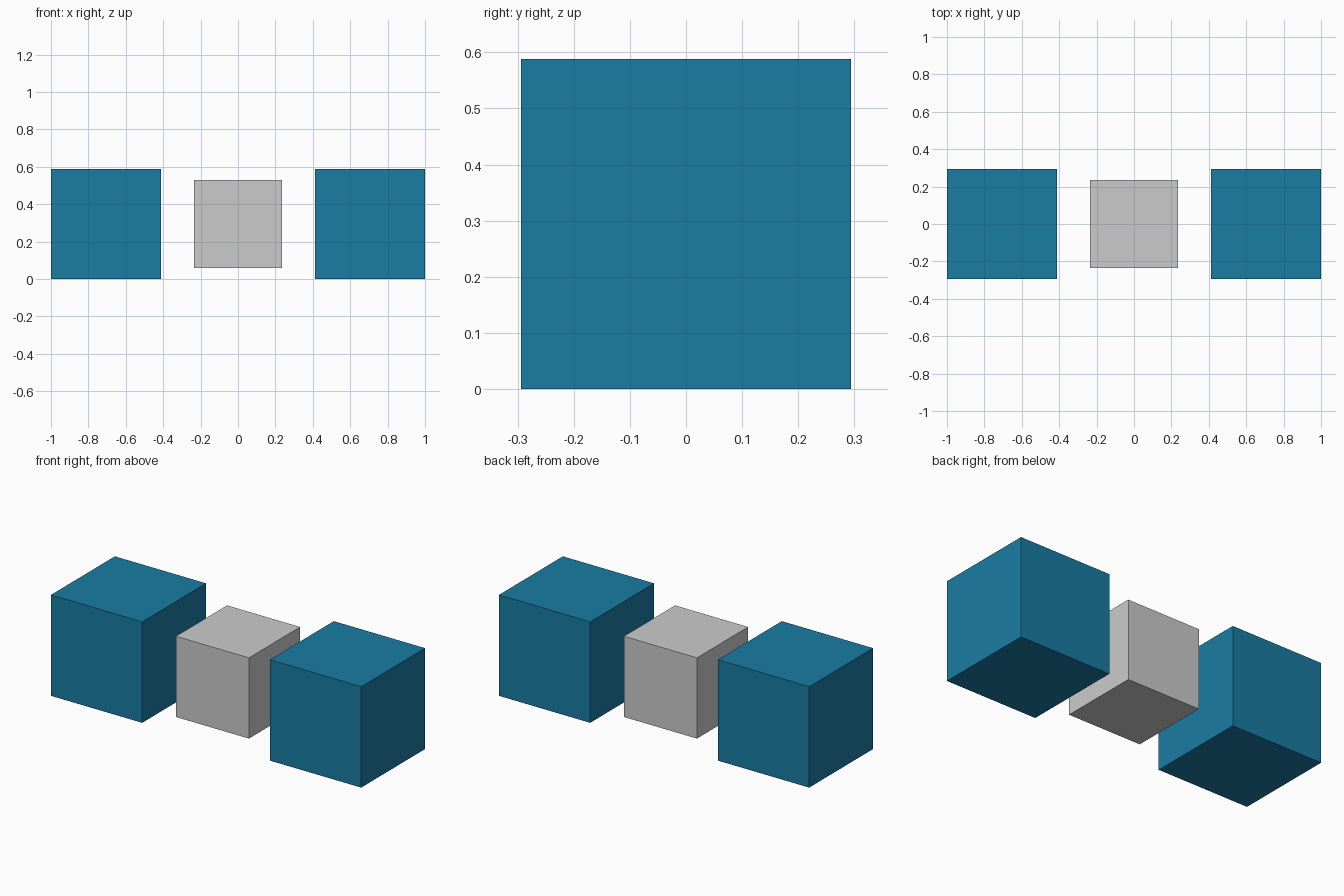
import bpy

if "Cube" in bpy.data.objects:
    bpy.data.objects.remove(bpy.data.objects["Cube"])

BIG = 10 / 17     # edge of the outer cubes
SMALL = 8 / 17    # edge of the middle cube
MID_Z = BIG / 2   # shared centre height

blue = bpy.data.materials.new("blue")
blue.diffuse_color = (0.01, 0.2, 0.37, 1)
blue.use_nodes = True
blue.node_tree.nodes["Principled BSDF"].inputs["Base Color"].default_value = blue.diffuse_color


def cube(name, size, x, material=None):
    bpy.ops.mesh.primitive_cube_add(size=size, location=(x, 0, MID_Z))
    obj = bpy.context.object
    obj.name = name
    if material:
        obj.data.materials.append(material)
    return obj


# Floating grey cube in the middle
cube("middle_cube", SMALL, 0)

# Matching blue cubes on either side
for side, sign in (("left", -1), ("right", 1)):
    cube(side + "_cube", BIG, sign * (1 - BIG / 2), blue)
